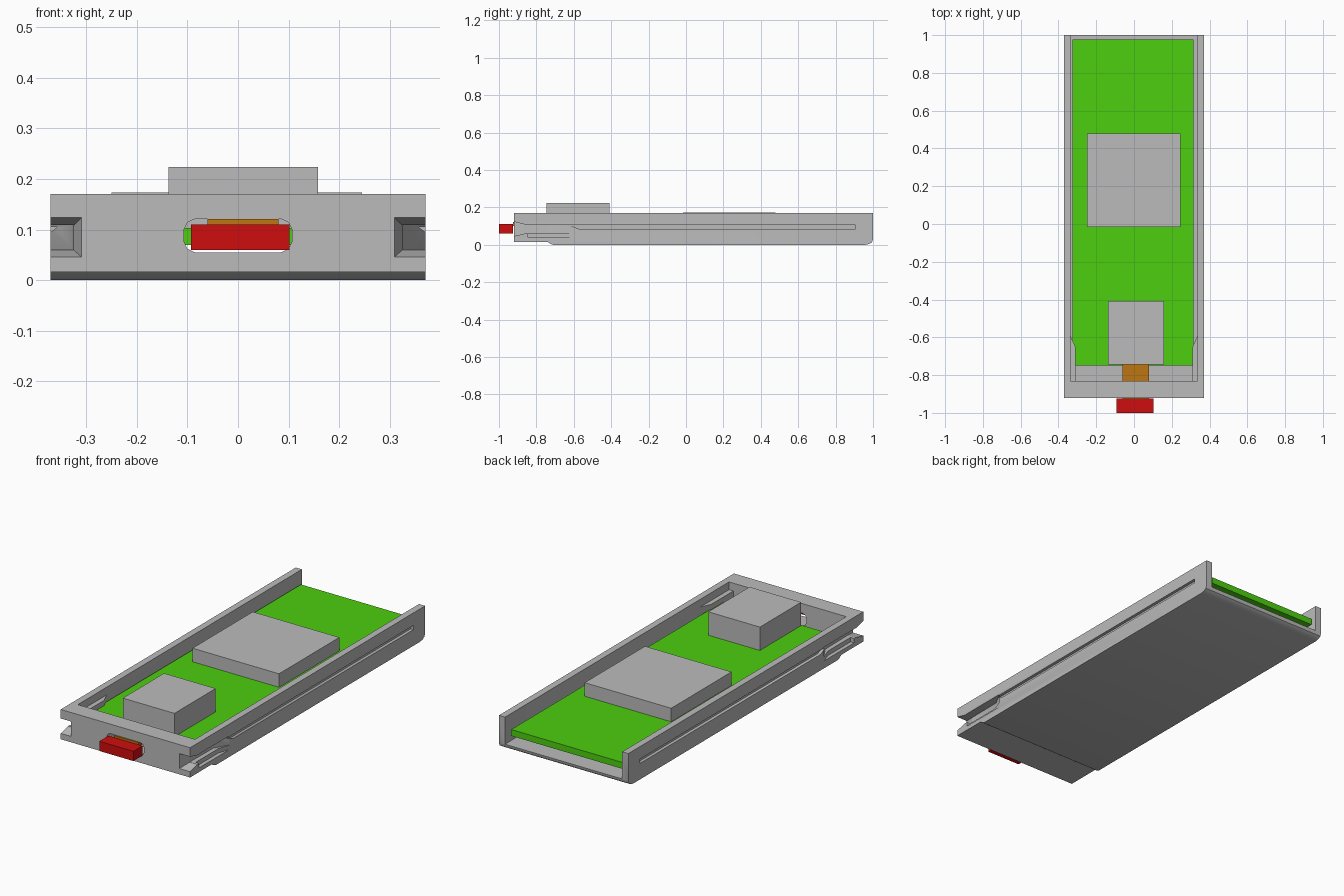
import bpy
import bmesh
from mathutils import Vector

default = bpy.data.objects.get("Cube")
if default:
    bpy.data.objects.remove(default, do_unlink=True)


def make_material(name, colour):
    mat = bpy.data.materials.new(name)
    mat.use_nodes = True
    rgba = (*colour, 1)
    mat.diffuse_color = rgba
    mat.node_tree.nodes["Principled BSDF"].inputs["Base Color"].default_value = rgba
    return mat


grey = make_material("grey plastic", (0.5, 0.5, 0.5))
green = make_material("green board", (0.073, 0.62, 0.005))
red = make_material("red", (0.62, 0.004, 0.004))
orange = make_material("orange", (0.52, 0.18, 0.006))


def finish(name, bm, mat):
    bmesh.ops.recalc_face_normals(bm, faces=bm.faces)
    mesh = bpy.data.meshes.new(name)
    bm.to_mesh(mesh)
    bm.free()
    mesh.materials.append(mat)
    obj = bpy.data.objects.new(name, mesh)
    bpy.context.collection.objects.link(obj)
    return obj


def prism(name, points, axis, low, high, mat=grey):
    """Extrude a 2D outline along one axis; the outline uses the other two in order."""
    bm = bmesh.new()
    verts = []
    for a, b in points:
        co = [a, b]
        co.insert(axis, low)
        verts.append(bm.verts.new(co))
    face = bm.faces.new(verts)
    out = bmesh.ops.extrude_face_region(bm, geom=[face])
    move = Vector((0, 0, 0))
    move[axis] = high - low
    bmesh.ops.translate(bm, vec=move,
                        verts=[v for v in out["geom"] if isinstance(v, bmesh.types.BMVert)])
    return finish(name, bm, mat)


def box(name, x, y, z, mat=grey):
    outline = [(x[0], y[0]), (x[1], y[0]), (x[1], y[1]), (x[0], y[1])]
    return prism(name, outline, 2, z[0], z[1], mat)


def funnel(name, side):
    """Flared lead-in at the front corner, narrowing toward the back."""
    bm = bmesh.new()
    rings = []
    for y, inner, low, high in ((-0.93, 0.307, 0.044, 0.126), (-0.86, 0.325, 0.06, 0.108)):
        rings.append([bm.verts.new((side * x, y, z)) for x, z in
                      ((inner, low), (0.4, low), (0.4, high), (inner, high))])
    for ring in rings:
        bm.faces.new(ring)
    for i in range(4):
        j = (i + 1) % 4
        bm.faces.new((rings[0][i], rings[0][j], rings[1][j], rings[1][i]))
    return finish(name, bm, grey)


def boolean(target, tool, operation):
    mod = target.modifiers.new(tool.name, "BOOLEAN")
    mod.operation = operation
    mod.solver = "EXACT"
    mod.object = tool
    tool.hide_render = True
    tool.hide_viewport = True
    tools.append(tool)


tools = []

# Tray: side outline with a raised front underside and a rounded rear edge
tray = prism("tray", [(-0.92, 0.17), (-0.92, 0.016), (-0.74, 0.016), (-0.725, 0.005),
                      (-0.71, 0), (0.96, 0), (0.98, 0.004), (0.994, 0.013),
                      (1, 0.028), (1, 0.17)], 0, -0.37, 0.37)
boolean(tray, box("cavity_cutter", (-0.335, 0.335), (-0.83, 1.1), (0.03, 0.3)), "DIFFERENCE")

# Rounded window through the front wall
w, c = 0.107, 0.022
boolean(tray, prism("window_cutter", [(-w, 0.077), (-w + 0.007, 0.062), (-w + c, 0.055),
                                      (w - c, 0.055), (w - 0.007, 0.062), (w, 0.077),
                                      (w, 0.099), (w - 0.007, 0.114), (w - c, 0.121),
                                      (-w + c, 0.121), (-w + 0.007, 0.114), (-w, 0.099)],
                    1, -1, -0.8), "DIFFERENCE")

for label, s in (("left", 1), ("right", -1)):
    # Inner swelling that backs the guide pocket
    boolean(tray, prism(label + "_guide_swelling",
                        [(s * 0.345, -0.85), (s * 0.31, -0.85), (s * 0.31, -0.65),
                         (s * 0.335, -0.595), (s * 0.345, -0.595)],
                        2, 0.02, 0.13), "UNION")
    # Flared corner entry, ramped pocket and long shallow groove
    boolean(tray, funnel(label + "_entry_cutter", s), "DIFFERENCE")
    boolean(tray, prism(label + "_pocket_cutter",
                        [(s * 0.325, -0.88), (s * 0.4, -0.88), (s * 0.4, -0.597),
                         (s * 0.37, -0.597), (s * 0.328, -0.67)],
                        2, 0.061, 0.109), "DIFFERENCE")
    boolean(tray, prism(label + "_latch_cutter",
                        [(s * 0.35, -0.845), (s * 0.4, -0.845), (s * 0.4, -0.6),
                         (s * 0.37, -0.6), (s * 0.35, -0.66)],
                        2, 0.038, 0.08), "DIFFERENCE")
    groove = [(-0.62, 0.105), (-0.57, 0.083), (0.905, 0.083), (0.905, 0.105)]
    boolean(tray, prism(label + "_groove_cutter", groove, 0, s * 0.354, s * 0.4), "DIFFERENCE")

# Bake the cuts and drop the helpers
bpy.context.view_layer.update()
baked = bpy.data.meshes.new_from_object(
    tray.evaluated_get(bpy.context.evaluated_depsgraph_get()))
tray.modifiers.clear()
tray.data = baked
tray.data.materials.clear()
tray.data.materials.append(grey)
for tool in tools:
    bpy.data.objects.remove(tool, do_unlink=True)

# Circuit board and the parts mounted on it
box("circuit_board", (-0.325, 0.315), (-0.75, 0.978), (0.07, 0.103), green)
box("large_chip", (-0.25, 0.245), (-0.015, 0.478), (0.102, 0.173))
box("connector_block", (-0.137, 0.158), (-0.745, -0.408), (0.102, 0.224))

# Light guide running through the window to the red end cap
box("light_guide", (-0.06, 0.08), (-0.926, -0.744), (0.1, 0.121), orange)
box("end_cap", (-0.093, 0.102), (-1, -0.925), (0.06, 0.11), red)

# Keep flat faces but blend the rounded rear edge
bpy.ops.object.select_all(action="DESELECT")
tray.select_set(True)
bpy.context.view_layer.objects.active = tray
bpy.ops.object.shade_smooth_by_angle(angle=0.55)
